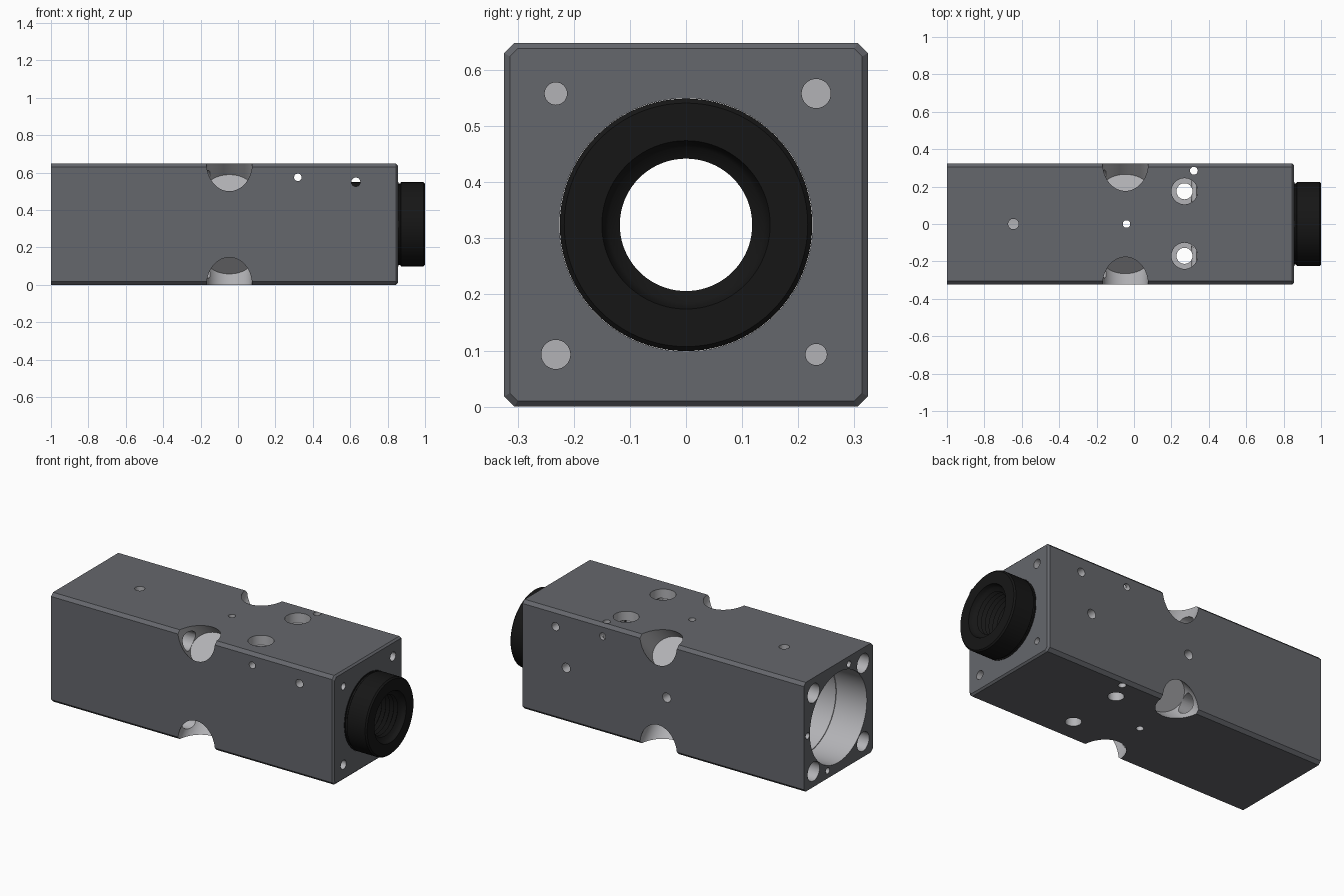
import bpy, bmesh, math
from mathutils import Vector, Matrix

if "Cube" in bpy.data.objects:
    bpy.data.objects.remove(bpy.data.objects["Cube"])

CZ, H = 0.324, 0.324   # axis height and half width of the block


def material(name, c):
    m = bpy.data.materials.new(name)
    m.diffuse_color = (*c, 1)
    m.use_nodes = True
    m.node_tree.nodes["Principled BSDF"].inputs["Base Color"].default_value = m.diffuse_color
    return m


slate = material("slate_anodised", (0.13, 0.135, 0.15))
bare = material("machined_metal", (0.45, 0.45, 0.47))
black = material("black_finish", (0.008, 0.008, 0.008))


def to_object(bm, name, mat):
    bmesh.ops.recalc_face_normals(bm, faces=bm.faces)
    me = bpy.data.meshes.new(name)
    bm.to_mesh(me)
    bm.free()
    me.materials.append(mat)
    ob = bpy.data.objects.new(name, me)
    bpy.context.collection.objects.link(ob)
    return ob


def smooth(ob):
    bpy.ops.object.select_all(action='DESELECT')
    ob.select_set(True)
    bpy.context.view_layer.objects.active = ob
    bpy.ops.object.shade_smooth_by_angle(angle=math.radians(30))


# Main block: chamfered square section, with a chamfer at the right end
def section(bm, x, h, c):
    pts = [(h, c - h), (h, h - c), (h - c, h), (c - h, h),
           (-h, h - c), (-h, c - h), (c - h, -h), (h - c, -h)]
    return [bm.verts.new((x, y, CZ + z)) for y, z in pts]


bm = bmesh.new()
rings = [section(bm, -1, H, 0.018), section(bm, 0.845, H, 0.018), section(bm, 0.855, H - 0.01, 0.014)]
bm.faces.new(rings[0])
bm.faces.new(rings[-1])
for a, b in zip(rings, rings[1:]):
    for i in range(8):
        j = (i + 1) % 8
        bm.faces.new((a[i], a[j], b[j], b[i]))
block = to_object(bm, "main_block", slate)


# Drilling helper: cuts a cylinder between two points out of the block
def drill(p0, p1, r, seg=32, stretch=1.0):
    p0, p1 = Vector(p0), Vector(p1)
    d, mid = p1 - p0, (p0 + p1) / 2
    bm = bmesh.new()
    bmesh.ops.create_cone(bm, cap_ends=True, segments=seg, radius1=r, radius2=r, depth=d.length,
                          matrix=Matrix.Translation(mid) @ d.to_track_quat('Z', 'Y').to_matrix().to_4x4())
    for v in bm.verts:
        v.co.x = mid.x + (v.co.x - mid.x) * stretch
    cutter = to_object(bm, "drill_cutter", bare)
    cutter.hide_render = True
    mod = block.modifiers.new("drill", 'BOOLEAN')
    mod.operation, mod.solver, mod.object = 'DIFFERENCE', 'EXACT', cutter
    mod.material_mode = 'TRANSFER'
    bpy.context.view_layer.objects.active = block
    bpy.ops.object.modifier_apply(modifier=mod.name)
    bpy.data.objects.remove(cutter, do_unlink=True)


# Stepped central bore
drill((-1.1, 0, CZ), (0.4, 0, CZ), 0.262, 96)
drill((-1.1, 0, CZ), (-0.8, 0, CZ), 0.267, 96)
drill((0.3, 0, CZ), (0.95, 0, CZ), 0.2255, 96)

# Diagonal edge pockets, with the bolt holes leading to them from the left end
for sy in (-1, 1):
    for sz in (-1, 1):
        deep = H - 0.187 / math.sqrt(2)
        drill((-0.046, sy * deep, CZ + sz * deep), (-0.046, sy * 0.6, CZ + sz * 0.6), 0.104, 64, 1.17)
        drill((-1.1, sy * 0.232, CZ + sz * 0.232), (-0.1, sy * 0.232, CZ + sz * 0.232), 0.056, 40)

# Vertical counterbored bolt holes
for y in (-0.17, 0.175):
    drill((0.27, y, -0.1), (0.27, y, 0.8), 0.043)
    drill((0.27, y, 0.59), (0.27, y, 0.8), 0.07, 40)

# Small holes through the top, front and back
drill((0.32, 0.285, -0.1), (0.32, 0.285, 0.8), 0.021)
drill((-0.04, 0, -0.1), (-0.04, 0, 0.8), 0.02)
drill((-0.645, 0, 0.52), (-0.645, 0, 0.8), 0.028)
drill((0.32, -0.5, 0.575), (0.32, 0.5, 0.575), 0.02)
drill((0.63, -0.5, 0.55), (0.63, 0.5, 0.55), 0.024)
for x in (0.56, -0.1):
    drill((x, 0.2, CZ), (x, 0.5, CZ), 0.027)

# Blind holes in the right and left ends
for y, z, r in ((-0.232, 0.558, 0.02), (0.232, 0.558, 0.026), (-0.232, 0.093, 0.026), (0.232, 0.093, 0.019)):
    drill((0.73, y, z), (0.95, y, z), r)
for y, z in ((-0.1, 0.602), (0.1, 0.046), (0.288, CZ)):
    drill((-1.1, y, z), (-0.9, y, z), 0.018)
smooth(block)

# Threaded black collar: revolved profile of (x, radius)
profile = [(0.45, 0.13), (0.45, 0.225), (0.857, 0.225), (0.857, 0.217), (0.866, 0.217),
           (0.872, 0.225), (0.992, 0.225), (1.0, 0.217), (1.0, 0.15), (0.985, 0.145), (0.975, 0.138)]
x = 0.965
while x > 0.48:
    profile += [(x, 0.118), (x - 0.012, 0.136)]
    x -= 0.026
bm = bmesh.new()
N = 80
loops = [[bm.verts.new((px, r * math.cos(math.tau * k / N), CZ + r * math.sin(math.tau * k / N)))
          for k in range(N)] for px, r in profile]
for a, b in zip(loops, loops[1:] + loops[:1]):
    for k in range(N):
        j = (k + 1) % N
        bm.faces.new((a[k], a[j], b[j], b[k]))
smooth(to_object(bm, "threaded_collar", black))
